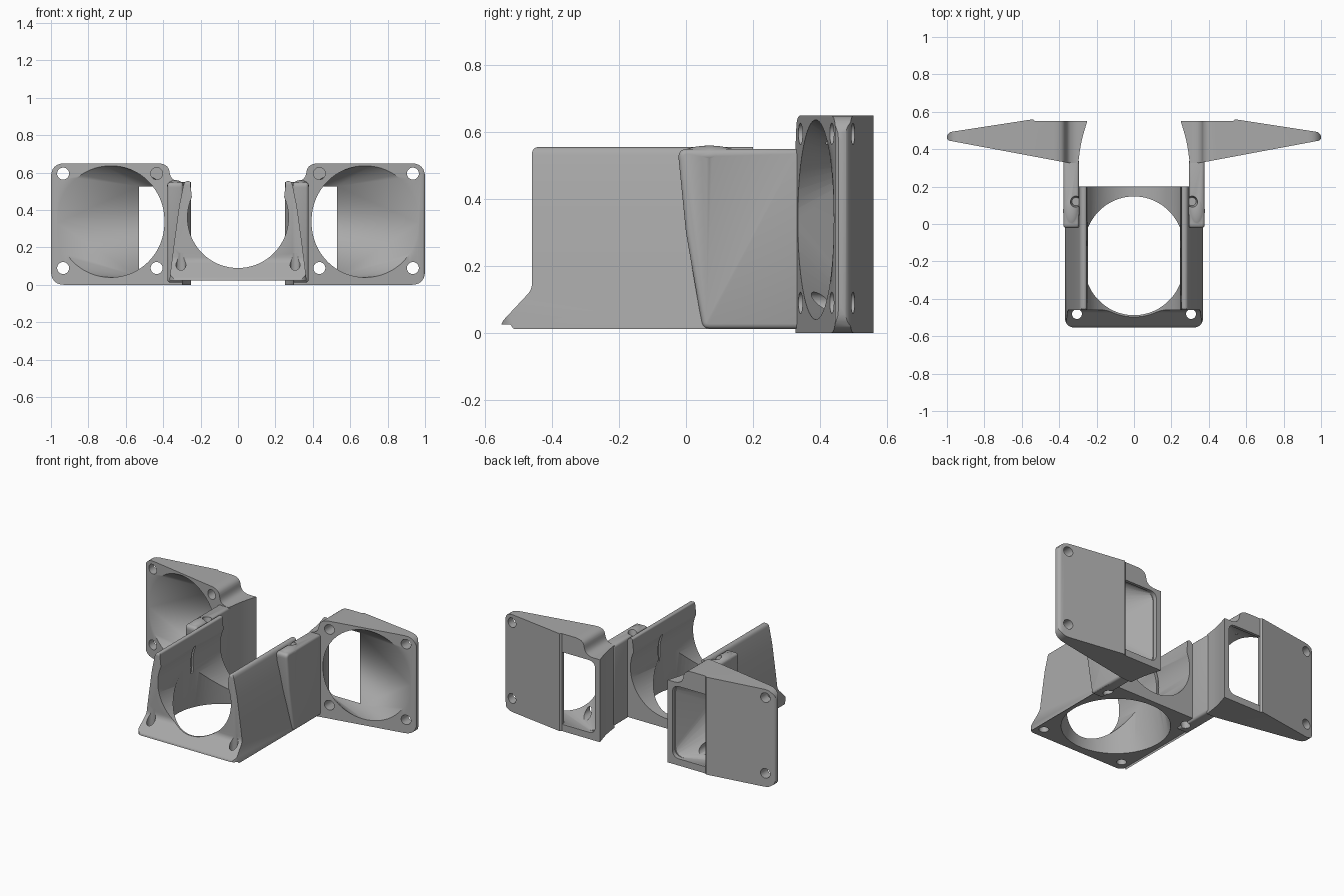
import bpy, bmesh, math
from mathutils import Vector, Matrix

cube = bpy.data.objects.get("Cube")
if cube:
    bpy.data.objects.remove(cube, do_unlink=True)

grey = bpy.data.materials.new("plain grey")
grey.use_nodes = True
colour = (0.4, 0.4, 0.4, 1)
grey.diffuse_color = colour
grey.node_tree.nodes["Principled BSDF"].inputs["Base Color"].default_value = colour


def finish(name, bm):
    bmesh.ops.recalc_face_normals(bm, faces=bm.faces[:])
    mesh = bpy.data.meshes.new(name)
    bm.to_mesh(mesh)
    bm.free()
    mesh.materials.append(grey)
    obj = bpy.data.objects.new(name, mesh)
    bpy.context.collection.objects.link(obj)
    return obj


def rounded(points, steps=6):
    """Outline from (u, v[, radius]) corners, each corner eased by its radius."""
    out = []
    for i, p in enumerate(points):
        here = Vector(p[:2])
        r = p[2] if len(p) > 2 else 0
        if not r:
            out.append(here)
            continue
        before = Vector(points[i - 1][:2]) - here
        after = Vector(points[(i + 1) % len(points)][:2]) - here
        a = here + before.normalized() * min(r, before.length * 0.48)
        b = here + after.normalized() * min(r, after.length * 0.48)
        for k in range(steps + 1):
            t = k / steps
            out.append(a * (1 - t) ** 2 + here * 2 * t * (1 - t) + b * t * t)
    return out


def prism(name, outline, axis, low, high):
    place = {"X": lambda u, v, h: (h, u, v),
             "Y": lambda u, v, h: (u, h, v),
             "Z": lambda u, v, h: (u, v, h)}[axis]
    bm = bmesh.new()
    base = bm.faces.new([bm.verts.new(place(u, v, low)) for u, v in outline])
    extruded = bmesh.ops.extrude_face_region(bm, geom=[base], use_keep_orig=True)
    top = [g for g in extruded["geom"] if isinstance(g, bmesh.types.BMVert)]
    bmesh.ops.translate(bm, verts=top, vec=place(0, 0, high - low))
    return finish(name, bm)


def cone(name, start, end, r1, r2, segments=32):
    start, end = Vector(start), Vector(end)
    axis = end - start
    turn = axis.to_track_quat("Z", "Y").to_matrix().to_4x4()
    bm = bmesh.new()
    bmesh.ops.create_cone(bm, cap_ends=True, segments=segments, radius1=r1, radius2=r2,
                          depth=axis.length,
                          matrix=Matrix.Translation((start + end) / 2) @ turn)
    return finish(name, bm)


def apply(obj, kind, **settings):
    mod = obj.modifiers.new(kind, kind)
    for key, value in settings.items():
        setattr(mod, key, value)
    bpy.context.view_layer.objects.active = obj
    bpy.ops.object.modifier_apply(modifier=mod.name)


def combine(obj, tool, operation="DIFFERENCE"):
    apply(obj, "BOOLEAN", object=tool, operation=operation, solver="EXACT")
    bpy.data.objects.remove(tool, do_unlink=True)


def smooth(obj):
    bpy.ops.object.select_all(action="DESELECT")
    obj.select_set(True)
    bpy.context.view_layer.objects.active = obj
    bpy.ops.object.shade_smooth_by_angle(angle=math.radians(35))


# Central cradle: U-shaped section with a round bore
half = rounded([(0.37, 0, 0.025), (0.345, 0.2), (0.315, 0.42), (0.287, 0.555, 0.025),
                (0.25, 0.555, 0.02)])
bore_r, bore_z = 0.27, 0.36
for i in range(25):
    a = math.radians(24 - 114 * i / 24)
    half.append(Vector((bore_r * math.cos(a), bore_z + bore_r * math.sin(a))))
section = half + [Vector((-p.x, p.y)) for p in reversed(half[:-1])]
cradle = prism("cradle", section, "Y", -0.555, 0.2)

# Sloping front toe with rounded corners
side = rounded([(-0.555, -0.1), (-0.555, 0.028, 0.02), (-0.46, 0.13, 0.02),
                (-0.46, 0.555, 0.02), (0.3, 0.57), (0.3, -0.1)])
combine(cradle, prism("side_trim", side, "X", -1, 1), "INTERSECT")
plan = rounded([(-0.37, -0.555, 0.06), (0.37, -0.555, 0.06), (0.37, 0.4), (-0.37, 0.4)])
combine(cradle, prism("plan_trim", plan, "Z", -1, 1), "INTERSECT")

# Round floor opening, screw holes and wall slots
combine(cradle, cone("floor_cut", (0, -0.17, -0.01), (0, -0.17, 0.36), 0.336, 0.268, 72))
for s in (-1, 1):
    x = 0.305 * s
    combine(cradle, cone("toe_hole", (x, -0.48, -0.05), (x, -0.48, 0.17), 0.033, 0.024))
    combine(cradle, cone("rear_hole", (x, 0.12, -0.05), (x, 0.12, 0.08), 0.03, 0.03))
    slot = rounded([(-0.11, 0.28, 0.01), (-0.09, 0.28, 0.01),
                    (-0.09, 0.47, 0.01), (-0.11, 0.47, 0.01)])
    combine(cradle, prism("slot", slot, "X", *sorted((0.2 * s, 0.28 * s))))
smooth(cradle)

# Side arm with a knob and notch on its top edge
arm_side = rounded([(-0.025, 0.55, 0.03), (0.0, 0.3), (0.05, 0.012, 0.02),
                    (0.345, 0.012), (0.345, 0.55)])
arm = prism("side_arms", arm_side, "X", 0.293, 0.377)
apply(arm, "BEVEL", width=0.015, segments=3, limit_method="ANGLE", angle_limit=math.radians(50))
bm = bmesh.new()
bmesh.ops.create_uvsphere(bm, u_segments=24, v_segments=12, radius=1,
                          matrix=Matrix.Translation((0.335, 0.07, 0.53))
                          @ Matrix.Diagonal((0.044, 0.09, 0.03, 1)))
combine(arm, finish("knob", bm), "UNION")
combine(arm, cone("notch", (0.31, 0.12, 0.515), (0.31, 0.12, 0.6), 0.022, 0.04))
combine(arm, cone("rear_hole", (0.305, 0.12, -0.05), (0.305, 0.12, 0.08), 0.03, 0.03))

# Fan duct: wedge in plan, stepped rounded rectangle from the front
wedge = rounded([(0.355, 0.327, 0.02), (0.99, 0.446), (1.0, 0.456), (1.0, 0.475, 0.01),
                 (0.982, 0.492), (0.54, 0.56), (0.53, 0.55), (0.25, 0.55),
                 (0.283, 0.44, 0.08), (0.298, 0.327)])
duct = prism("fan_ducts", wedge, "Z", 0, 0.65)
front = rounded([(0.2, 0), (1.0, 0, 0.075), (1.0, 0.65, 0.075), (0.375, 0.65, 0.06),
                 (0.36, 0.57, 0.03), (0.32, 0.55, 0.02), (0.2, 0.55)])
combine(duct, prism("front_trim", front, "Y", 0, 1), "INTERSECT")

# Cavity lofted from the round intake to the rectangular outlet
outlet = rounded([(0.285, 0.045, 0.05), (0.53, 0.045), (0.53, 0.527), (0.285, 0.527, 0.05)])
centre = Vector((0.688, 0.3895, 0.34))
across = Vector((0.983, 0.184, 0))
outward = Vector((0.184, -0.983, 0))
bm = bmesh.new()
for i in range(64):
    a = math.tau * i / 64
    bm.verts.new(centre + across * 0.298 * math.cos(a)
                 + Vector((0, 0, 0.3 * math.sin(a))) + outward * 0.006)
for u, v in outlet:
    bm.verts.new((u, 0.53, v))
bmesh.ops.convex_hull(bm, input=bm.verts[:])
combine(duct, finish("cavity", bm))
combine(duct, prism("outlet_cut", outlet, "Y", 0.522, 0.62))

# Fan screw holes
for x, z, depth in ((0.935, 0.09, 0.7), (0.935, 0.595, 0.7),
                    (0.435, 0.09, 0.5), (0.435, 0.595, 0.43)):
    combine(duct, cone("screw_hole", (x, 0.2, z), (x, depth, z), 0.032, 0.032))

# Matching parts on the other side
for part in (arm, duct):
    apply(part, "MIRROR", use_axis=(True, False, False), use_mirror_merge=False)
    smooth(part)
